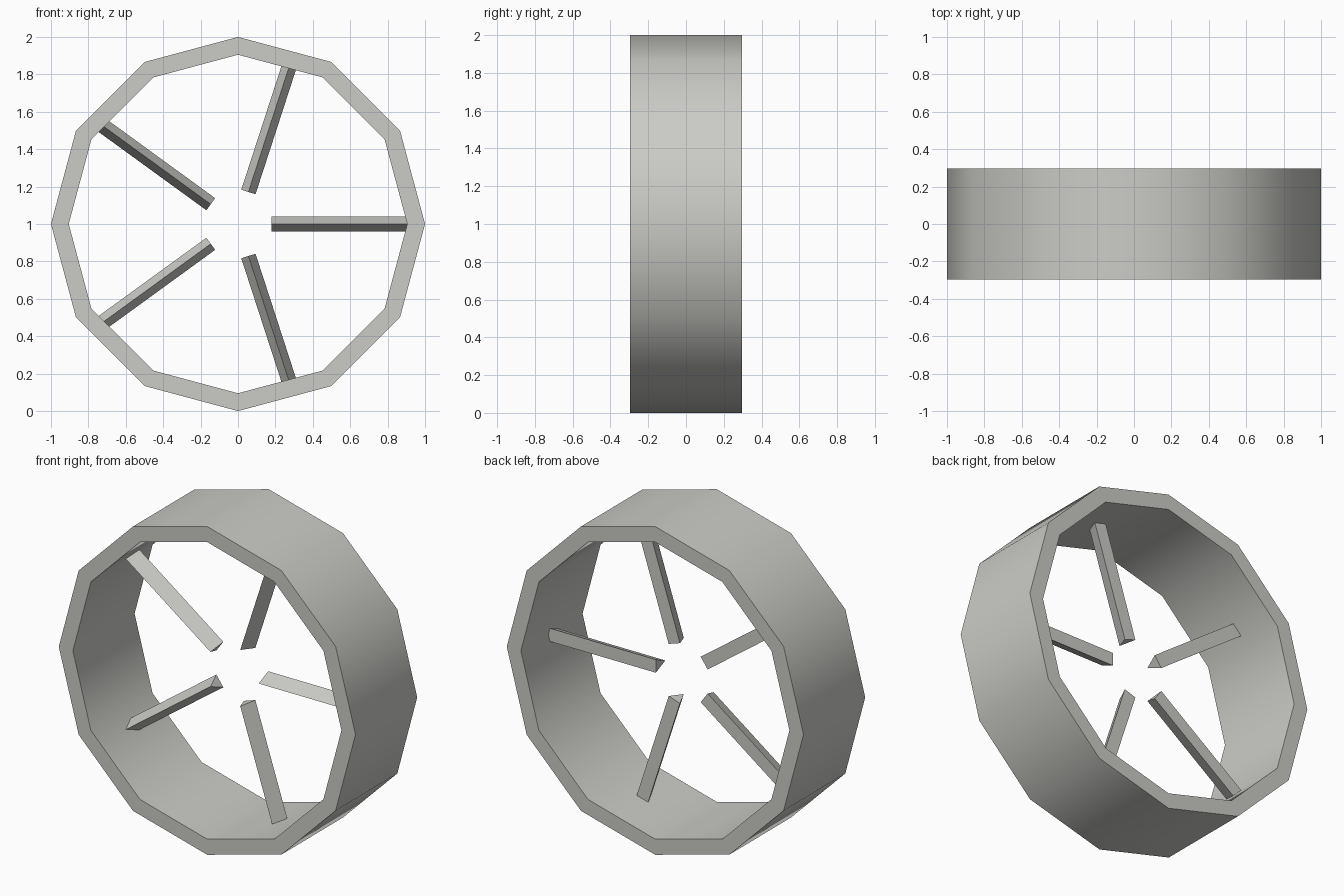
import bpy, bmesh, math
from mathutils import Matrix

if "Cube" in bpy.data.objects:
    bpy.data.objects.remove(bpy.data.objects["Cube"])

grey = bpy.data.materials.new("light_grey")
grey.diffuse_color = (0.6, 0.6, 0.57, 1)
grey.use_nodes = True
grey.node_tree.nodes["Principled BSDF"].inputs["Base Color"].default_value = grey.diffuse_color


def make_object(name, bm):
    bmesh.ops.recalc_face_normals(bm, faces=bm.faces)
    mesh = bpy.data.meshes.new(name)
    bm.to_mesh(mesh)
    bm.free()
    mesh.materials.append(grey)
    obj = bpy.data.objects.new(name, mesh)
    bpy.context.collection.objects.link(obj)
    return obj


# Twelve-sided rim: rectangular section swept round the y axis
SIDES, OUTER, INNER, HALF = 12, 1.0, 0.905, 0.297
bm = bmesh.new()
loops = []
for i in range(SIDES):
    a = math.tau * i / SIDES
    section = [(OUTER, -HALF), (OUTER, HALF), (INNER, HALF), (INNER, -HALF)]
    loops.append([bm.verts.new((r * math.cos(a), y, 1 + r * math.sin(a)))
                  for r, y in section])
for i in range(SIDES):
    a, b = loops[i], loops[(i + 1) % SIDES]
    for j in range(4):
        k = (j + 1) % 4
        bm.faces.new((a[j], a[k], b[k], b[j]))
rim = make_object("rim", bm)
bpy.context.view_layer.objects.active = rim
rim.select_set(True)
bpy.ops.object.shade_smooth_by_angle(angle=math.radians(40))

# Five triangular spokes with the ridge facing forward
for n in range(5):
    bm = bmesh.new()
    ends = [[bm.verts.new((x, y, z)) for y, z in
             ((-0.058, 0), (0.033, 0.04), (0.033, -0.04))]
            for x in (0.18, 0.908)]
    bm.faces.new(ends[0])
    bm.faces.new(ends[1][::-1])
    for j in range(3):
        k = (j + 1) % 3
        bm.faces.new((ends[0][j], ends[0][k], ends[1][k], ends[1][j]))
    turn = Matrix.Translation((0, 0, 1)) @ Matrix.Rotation(-math.tau * n / 5, 4, 'Y')
    bm.transform(turn)
    make_object(f"spoke_{n + 1}", bm)
